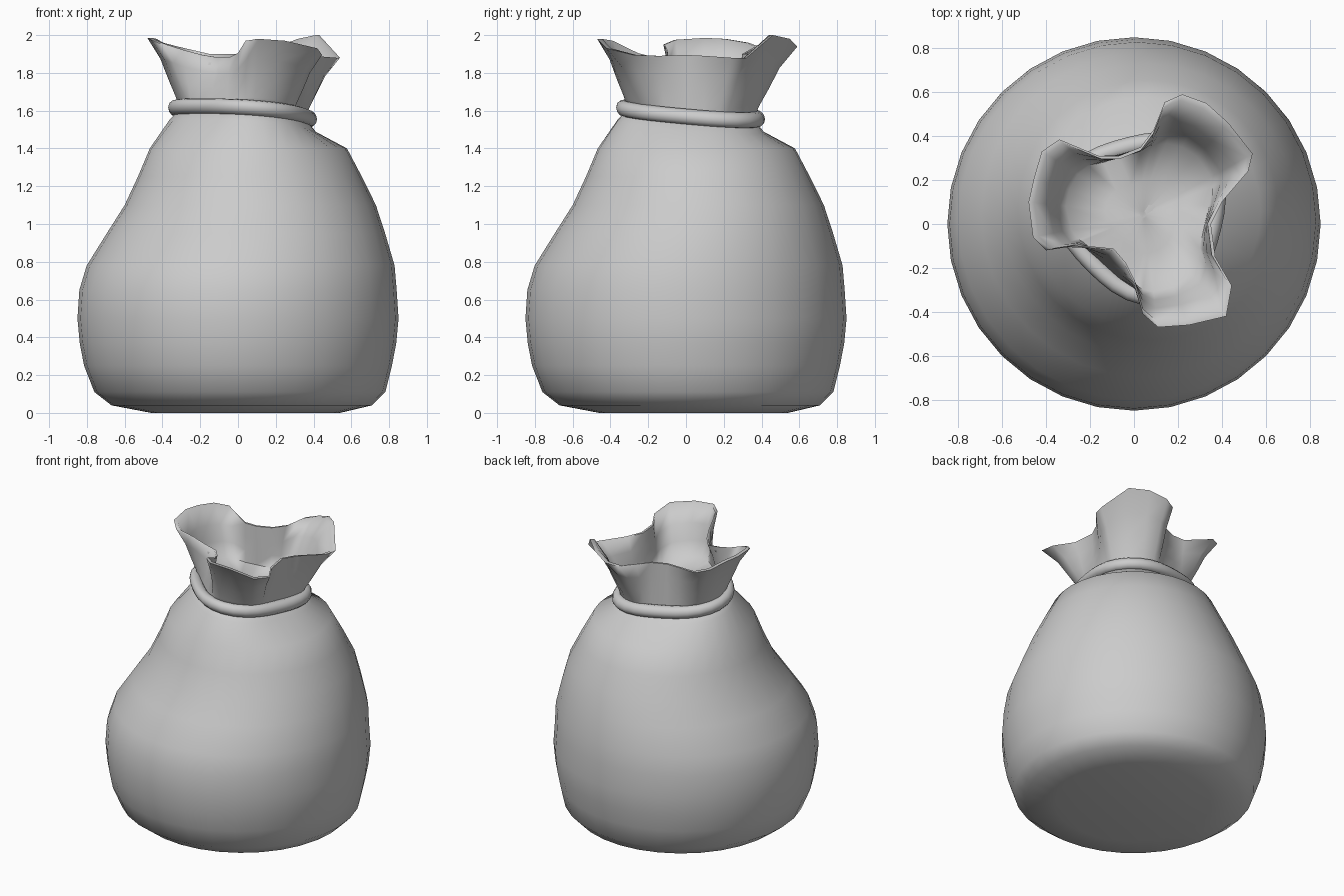
import bpy, bmesh
from math import sin, cos, pi, atan2, radians

if "Cube" in bpy.data.objects:
    bpy.data.objects.remove(bpy.data.objects["Cube"])

C = 0.042  # the neck is shifted towards back right


def neck_point(a, r, dz=0.0):
    """Point on the tilted, slightly three-lobed neck ring."""
    r += 0.03 * cos(3 * (a - radians(45)))
    x, y = C + r * cos(a), C + r * sin(a)
    return (x, y, 1.595 - 0.075 * (x + y) + dz)


def lerp(p, q, t):
    return tuple(a + (b - a) * t for a, b in zip(p, q))


def finish(bm, name, angle):
    bmesh.ops.recalc_face_normals(bm, faces=bm.faces)
    me = bpy.data.meshes.new(name)
    bm.to_mesh(me)
    bm.free()
    ob = bpy.data.objects.new(name, me)
    bpy.context.collection.objects.link(ob)
    bpy.context.view_layer.objects.active = ob
    ob.select_set(True)
    bpy.ops.object.shade_smooth_by_angle(angle=radians(angle))
    ob.select_set(False)


def loft(name, rings, angle=60, caps=True, closed=False):
    bm = bmesh.new()
    loops = [[bm.verts.new(p) for p in ring] for ring in rings]
    pairs = list(zip(loops, loops[1:]))
    if closed:
        pairs.append((loops[-1], loops[0]))
    for a, b in pairs:
        n = len(a)
        for i in range(n):
            j = (i + 1) % n
            bm.faces.new((a[i], a[j], b[j], b[i]))
    if caps:
        bm.faces.new(loops[0])
        bm.faces.new(loops[-1])
    finish(bm, name, angle)


# Sack body: rings of (height, diagonal shift, radius), then the tilted neck
N = 32
angles = [2 * pi * i / N for i in range(N)]
profile = [(0, .04, .50), (.04, .02, .69), (.11, .01, .77), (.25, 0, .815),
           (.37, 0, .838), (.5, 0, .85), (.65, 0, .84), (.78, .014, .815),
           (.95, .042, .737), (1.1, .065, .665), (1.25, .063, .593),
           (1.40, .055, .522)]
rings = [[(c + r * cos(a), c + r * sin(a), z) for a in angles]
         for z, c, r in profile]
rings.append([neck_point(a, .385, -.07) for a in angles])
rings.append([neck_point(a, .325) for a in angles])
loft("sack_body", rings)

# Ruffle: three-lobed rim, lofted up from the neck and back down inside
rim = [(-.34, .385, 1.94), (-.42, .33, 1.96), (-.455, .21, 1.98), (-.48, .1, 1.985),
       (-.46, -.06, 1.975), (-.40, -.12, 1.95), (-.30, -.105, 1.92),
       (-.2, -.11, 1.895), (-.1, -.12, 1.88), (-.04, -.19, 1.885),
       (0, -.27, 1.905), (.04, -.41, 1.97), (.11, -.47, 1.98),
       (.25, -.46, 1.97), (.42, -.42, 1.93), (.445, -.28, 1.895),
       (.37, -.15, 1.89), (.35, 0, 1.895), (.40, .1, 1.89), (.52, .24, 1.88),
       (.54, .32, 1.88), (.43, .46, 2.0), (.33, .55, 1.98), (.22, .59, 1.94),
       (.14, .555, 1.92), (.09, .43, 1.90), (.03, .35, 1.90),
       (-.07, .31, 1.90), (-.16, .31, 1.90)]
base = [neck_point(atan2(y - C, x - C), .325, -.02) for x, y, z in rim]
steps = [(0, 0), (.12, .2), (.36, .45), (.6, .72), (1, 1)]


def wall(txy, tz, scale):
    ring = []
    for b, p in zip(base, rim):
        x, y, _ = lerp(b, p, txy)
        z = lerp(b, p, tz)[2]
        ring.append((C + (x - C) * scale, C + (y - C) * scale, z))
    return ring


rings = [wall(t, s, 1) for t, s in steps]
rings += [wall(t, s, .95) for t, s in reversed(steps[1:])]
rings.append([(C + (x - C) * .5, C + (y - C) * .5, z + .05) for x, y, z in base])
rings.append([(C + (x - C) * .05, C + (y - C) * .05, z + .05) for x, y, z in base])
loft("sack_ruffle", rings, angle=75)

# Tie rope: closed tube around the neck
T = .042
rings = []
for k in range(12):
    b = 2 * pi * k / 12
    rings.append([neck_point(a, .348 + T * cos(b), T * sin(b)) for a in angles])
loft("tie_rope", rings, caps=False, closed=True)
